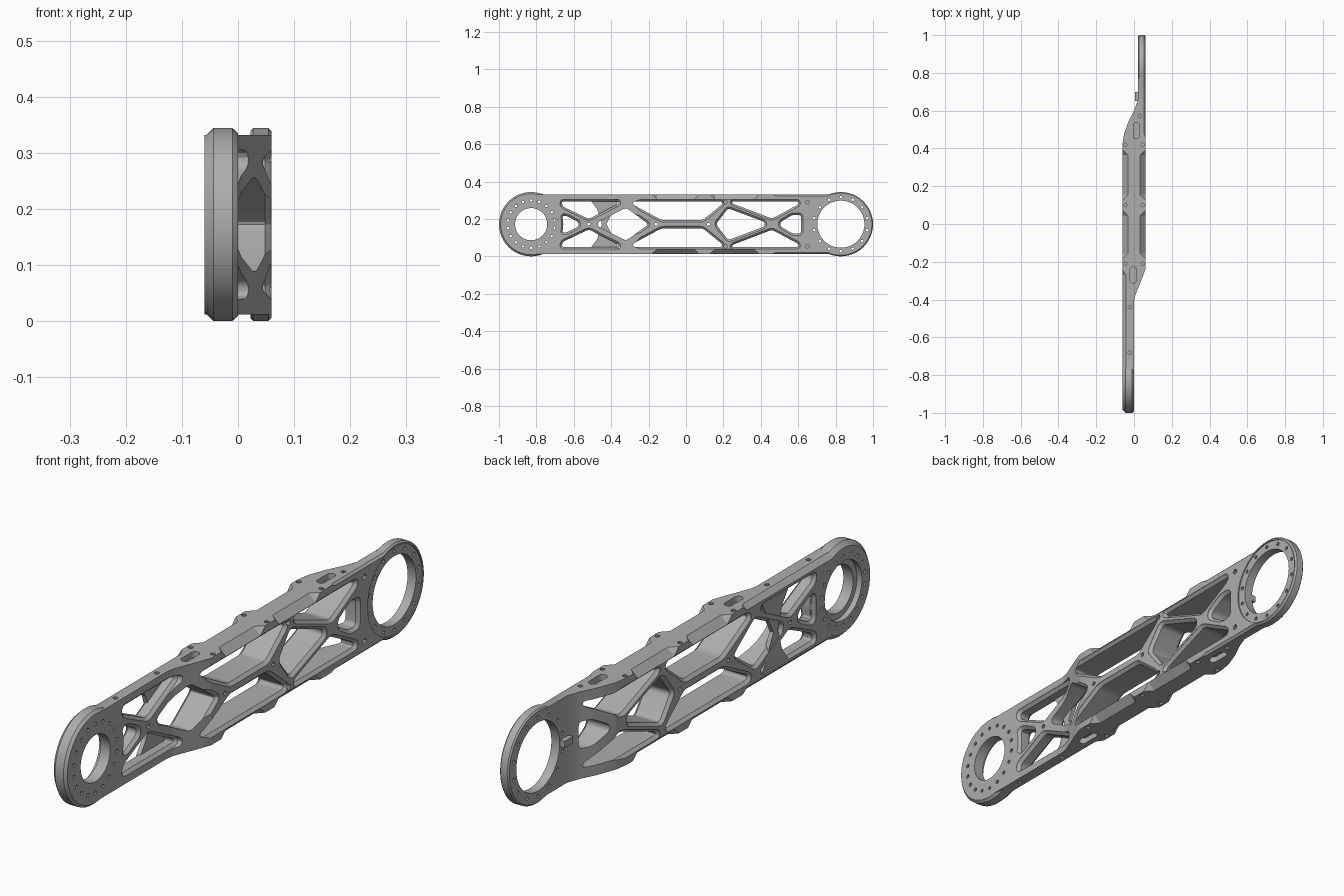
import bpy, bmesh, math
from mathutils import Vector

cube = bpy.data.objects.get("Cube")
if cube:
    bpy.data.objects.remove(cube)

ZC = 0.172          # height of the centre line
HALF = 0.16         # half height of the beam
END_Y = 0.828       # ring centres
TAU = 2 * math.pi

metal = bpy.data.materials.new("grey_metal")
metal.use_nodes = True
GREY = (0.42, 0.42, 0.42, 1)
metal.diffuse_color = GREY
metal.node_tree.nodes["Principled BSDF"].inputs["Base Color"].default_value = GREY


def loft(bm, rings, closed=False):
    """Skin equal-sized point rings; cap the ends unless the rings form a loop."""
    vs = [[bm.verts.new((p[0], p[1], p[2] + ZC)) for p in r] for r in rings]
    n, m = len(vs[0]), len(vs)
    for a in range(m if closed else m - 1):
        b = (a + 1) % m
        for i in range(n):
            j = (i + 1) % n
            bm.faces.new((vs[a][i], vs[a][j], vs[b][j], vs[b][i]))
    if not closed:
        bm.faces.new(vs[0][::-1])
        bm.faces.new(vs[-1])


def make(name, bm):
    bmesh.ops.recalc_face_normals(bm, faces=bm.faces)
    me = bpy.data.meshes.new(name)
    bm.to_mesh(me)
    bm.free()
    me.materials.append(metal)
    ob = bpy.data.objects.new(name, me)
    bpy.context.collection.objects.link(ob)
    return ob


def combine(target, bm, operation):
    """Apply a boolean with the given shape, then drop the helper."""
    tool = make("helper", bm)
    tool.hide_render = True
    mod = target.modifiers.new("cut", 'BOOLEAN')
    mod.object, mod.operation, mod.solver, mod.use_self = tool, operation, 'EXACT', True
    deps = bpy.context.evaluated_depsgraph_get()
    target.data = bpy.data.meshes.new_from_object(target.evaluated_get(deps))
    target.modifiers.clear()
    bpy.data.objects.remove(tool)


def turned(bm, y, profile, sides=48):
    """Solid of revolution about x; profile is (x, radius)."""
    loft(bm, [[(x, y + r * math.cos(TAU * i / sides), r * math.sin(TAU * i / sides))
               for i in range(sides)] for x, r in profile])


def drill(bm, centre, axis, r, length, stretch=0.0, sides=12):
    """Round or slotted pin along x or z."""
    x, y, z = centre
    rings = []
    for h in (-length / 2, length / 2):
        ring = []
        for i in range(sides):
            c, s = math.cos(TAU * (i + .5) / sides), math.sin(TAU * (i + .5) / sides)
            dy = r * s + math.copysign(stretch, s)
            ring.append((x + h, y + dy, z + r * c) if axis == 'x' else (x + r * c, y + dy, z + h))
        rings.append(ring)
    loft(bm, rings)


def rounded(poly, radius=0.016, steps=4):
    """Round polygon corners with short quadratic curves."""
    pts = [Vector(p) for p in poly]
    out = []
    for i, p in enumerate(pts):
        a, b = pts[i - 1] - p, pts[(i + 1) % len(pts)] - p
        a = p + a.normalized() * min(radius, a.length * .4)
        b = p + b.normalized() * min(radius, b.length * .4)
        for k in range(steps + 1):
            t = k / steps
            out.append(a * (1 - t) ** 2 + p * 2 * t * (1 - t) + b * t * t)
    return out


def grown(pts, d):
    """Offset a polygon outward."""
    n = len(pts)
    area = sum(pts[i - 1].cross(pts[i]) for i in range(n))
    out = []
    for i, p in enumerate(pts):
        t = (pts[(i + 1) % n] - pts[i - 1]).normalized()
        out.append(p + Vector((t.y, -t.x)) * (d if area > 0 else -d))
    return out


def window(bm, poly, lo=-0.06, hi=0.06):
    """Opening through x with bevelled rims at both faces."""
    pts = rounded(poly)
    rings = []
    for x, d in ((-.1, .011), (lo + .001, .011), (lo + .012, 0),
                 (hi - .012, 0), (hi - .001, .011), (.1, .011)):
        rings.append([(x, p.x, p.y) for p in grown(pts, d)])
    loft(bm, rings)


def edge_cut(bm, y0, y1, face, side, up, c, ramp=0.03):
    """Corner chamfer along y that fades out at both ends."""
    rings = []
    for y, k in ((y0, -.002), (y0 + ramp, c), (y1 - ramp, c), (y1, -.002)):
        tri = ((.01, -k - .01), (-k - .01, .01), (.01, .01))
        rings.append([(face + side * p, y, up * (HALF + q)) for p, q in tri])
    loft(bm, rings)


# Offset beam: stepped plan shape, extruded upward
plan = [(-.83, -.06), (.43, -.06), (.48, -.052), (.55, -.026), (.61, .004), (.66, .022),
        (.83, .022), (.83, .06), (-.24, .06), (-.29, .042), (-.38, .006), (-.41, 0), (-.83, 0)]
bm = bmesh.new()
loft(bm, [[(x, y, z) for y, x in plan] for z in (-HALF, HALF)])
arm = make("link_arm", bm)

# Truss openings, mirrored above and below the centre line
bm = bmesh.new()
for s in (1, -1):
    for poly, hi in (
        ([(-.28, .122), (-.285, .105), (-.13, .022), (.09, .022), (.195, .108), (.19, .122)], .06),
        ([(.245, .122), (.25, .11), (.46, .03), (.60, .105), (.6, .122)], .06),
        ([(-.665, .122), (-.66, .095), (-.52, .028), (-.36, .11), (-.36, .122)], 0),
    ):
        window(bm, [(y, z * s) for y, z in poly], hi=hi)
for poly, hi in (
    ([(.16, 0), (.225, .085), (.42, .012), (.42, -.012), (.225, -.085)], .06),
    ([(-.2, 0), (-.32, .088), (-.47, .012), (-.47, -.012), (-.32, -.088)], .06),
    ([(.505, .012), (.57, .05), (.615, .05), (.615, -.05), (.57, -.05), (.505, -.012)], .06),
    ([(-.575, .012), (-.64, .045), (-.66, .045), (-.66, -.045), (-.64, -.045), (-.575, -.012)], 0),
):
    window(bm, poly, hi=hi)
combine(arm, bm, 'DIFFERENCE')

# Chord chamfers between bosses, chamfers on the thin ends, and chord slots
bosses = (-.21, .10, .42)
bm = bmesh.new()
for up in (1, -1):
    for a, b in zip(bosses, bosses[1:]):
        for side in (1, -1):
            edge_cut(bm, a + .025, b - .025, side * .06, side, up, .027)
    edge_cut(bm, -.9, -.24, -.06, -1, up, .018)
    edge_cut(bm, .45, .9, .06, 1, up, .008)
    for x, y in ((-.005, -.27), (.012, .495)):
        drill(bm, (x, y, up * .17), 'z', .016, .064, .028)
combine(arm, bm, 'DIFFERENCE')

# End rings
bm = bmesh.new()
turned(bm, -END_Y, [(-.06, .156), (-.044, .172), (-.01, .172), (0, .163)])
combine(arm, bm, 'UNION')
bm = bmesh.new()
turned(bm, END_Y, [(.022, .167), (.027, .172), (.054, .172), (.06, .166)])
combine(arm, bm, 'UNION')

# Bores, with a counterbore behind the small one and a shallow seat on the large one
bm = bmesh.new()
turned(bm, -END_Y, [(-.1, .108), (-.04, .108), (-.04, .086), (.05, .086)])
turned(bm, END_Y, [(-.02, .126), (.056, .126), (.056, .161), (.1, .161)])
combine(arm, bm, 'DIFFERENCE')

# Bolt circles, node holes and boss holes
bm = bmesh.new()
for y, r, n in ((-END_Y, .127, 18), (END_Y, .145, 14)):
    for i in range(n):
        a = TAU * (i + .5) / n
        drill(bm, (0, y + r * math.cos(a), r * math.sin(a)), 'x', .007, .3, sides=8)
for y in (-.52, -.16, .12):
    drill(bm, (0, y, 0), 'x', .008, .3, sides=8)
for s in (1, -1):
    for y in (-.32, .21, .65):
        drill(bm, (.06, y, s * .118), 'x', .01, .04, sides=10)
    for x, y in [(k * .046, b) for b in bosses for k in (1, -1)] + [(-.022, -.44), (-.022, -.68), (.03, .57)]:
        drill(bm, (x, y, s * .16), 'z', .009, .03, sides=10)
combine(arm, bm, 'DIFFERENCE')

# Crossed brace on the rear face, flaring into the chords
bm = bmesh.new()
rear = [(-.425, 0), (-.385, .08), (-.36, .128), (-.51, .128), (-.475, .08), (-.45, 0)]
for s in (1, -1):
    loft(bm, [[(x, y, z * s) for y, z in rear] for x in (-.058, -.042)])
make("rear_brace", bm)

# Small locating tab beside the large bore
bm = bmesh.new()
loft(bm, [[(x, y, z) for y, z in ((.65, -.012), (.7, -.012), (.7, .012), (.65, .012))] for x in (.004, .03)])
make("locating_tab", bm)

# Smooth round surfaces, keep machined edges crisp
bpy.ops.object.select_all(action='DESELECT')
arm.select_set(True)
bpy.context.view_layer.objects.active = arm
bpy.ops.object.shade_smooth_by_angle(angle=math.radians(25))
